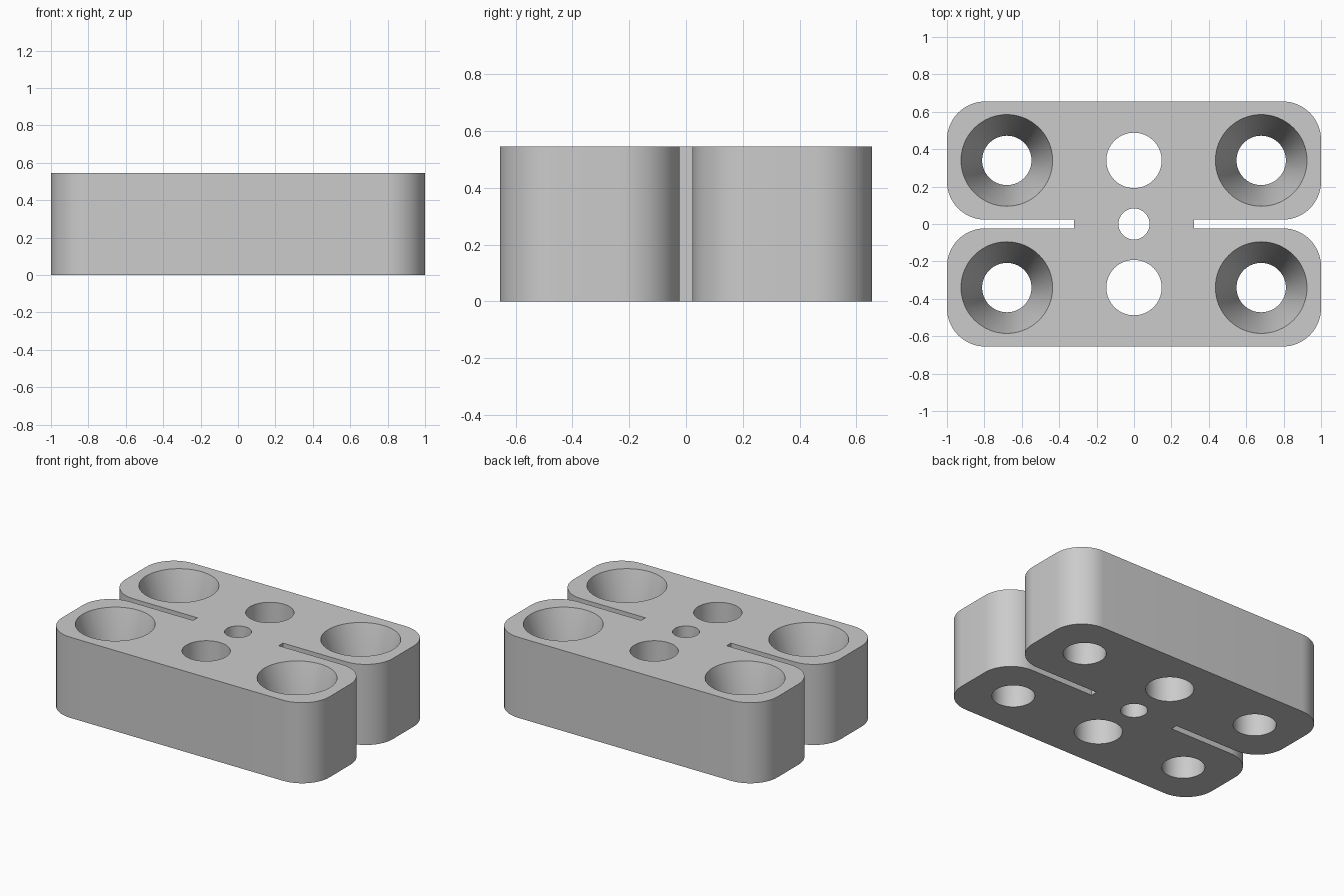
import bpy, bmesh, math

if "Cube" in bpy.data.objects:
    bpy.data.objects.remove(bpy.data.objects["Cube"], do_unlink=True)

HEIGHT = 0.545
HALF_Y = 0.655
SLOT_X, SLOT_Y = 0.32, 0.023
CORNER = 0.205
HOLE_X, HOLE_Y = 0.68, 0.34
SINK_FLOOR = 0.145      # where each countersink meets its straight bore
SIDES = 64

grey = bpy.data.materials.new("plain_grey")
grey.use_nodes = True
grey.diffuse_color = (0.6, 0.6, 0.6, 1)
grey.node_tree.nodes["Principled BSDF"].inputs["Base Color"].default_value = (0.6, 0.6, 0.6, 1)


def make_object(name, bm):
    bmesh.ops.recalc_face_normals(bm, faces=bm.faces)
    mesh = bpy.data.meshes.new(name)
    bm.to_mesh(mesh)
    bm.free()
    mesh.materials.append(grey)
    obj = bpy.data.objects.new(name, mesh)
    bpy.context.collection.objects.link(obj)
    return obj


def arc(cx, cy, start, steps=16):
    """Quarter circle running anticlockwise from the start angle in degrees."""
    angles = [math.radians(start + 90 * i / steps) for i in range(steps + 1)]
    return [(cx + CORNER * math.cos(a), cy + CORNER * math.sin(a)) for a in angles]


def lathe_cutter(name, x, y, profile):
    """Closed round cutter from (radius, height) pairs."""
    bm = bmesh.new()
    rings = []
    for r, z in profile:
        turns = [2 * math.pi * i / SIDES for i in range(SIDES)]
        rings.append([bm.verts.new((x + r * math.cos(t), y + r * math.sin(t), z)) for t in turns])
    for low, high in zip(rings, rings[1:]):
        for i in range(SIDES):
            j = (i + 1) % SIDES
            bm.faces.new((low[i], low[j], high[j], high[i]))
    bm.faces.new(rings[0])
    bm.faces.new(rings[-1])
    return make_object(name, bm)


# Plate outline: one rounded quarter, mirrored into a slotted H shape
quarter = [(SLOT_X, SLOT_Y)]
quarter += arc(1 - CORNER, SLOT_Y + CORNER, -90)
quarter += arc(1 - CORNER, HALF_Y - CORNER, 0)
back = quarter + [(-x, y) for x, y in reversed(quarter)]
outline = back + [(-x, -y) for x, y in back]

bm = bmesh.new()
base = bm.faces.new([bm.verts.new((x, y, 0)) for x, y in outline])
raised = bmesh.ops.extrude_face_region(bm, geom=[base])["geom"]
bmesh.ops.translate(bm, vec=(0, 0, HEIGHT), verts=[v for v in raised if isinstance(v, bmesh.types.BMVert)])
plate = make_object("slotted_plate", bm)

# Four countersunk corner holes, two straight holes and a small centre hole
over = 0.05
slope = (0.245 - 0.132) / (HEIGHT - SINK_FLOOR)
sink = [(0.132, -over), (0.132, SINK_FLOOR), (0.245 + slope * over, HEIGHT + over)]
cutters = [lathe_cutter("countersink_cutter", sx * HOLE_X, sy * HOLE_Y, sink)
           for sx in (-1, 1) for sy in (-1, 1)]
for y, r in ((-HOLE_Y, 0.148), (0, 0.083), (HOLE_Y, 0.148)):
    cutters.append(lathe_cutter("bore_cutter", 0, y, [(r, -over), (r, HEIGHT + over)]))

bpy.ops.object.select_all(action="DESELECT")
plate.select_set(True)
bpy.context.view_layer.objects.active = plate
for cutter in cutters:
    cutter.hide_render = True
    cut = plate.modifiers.new("hole", "BOOLEAN")
    cut.operation = "DIFFERENCE"
    cut.solver = "EXACT"
    cut.object = cutter
    bpy.ops.object.modifier_apply(modifier=cut.name)
    bpy.data.objects.remove(cutter, do_unlink=True)

bpy.ops.object.shade_smooth_by_angle(angle=math.radians(30))
